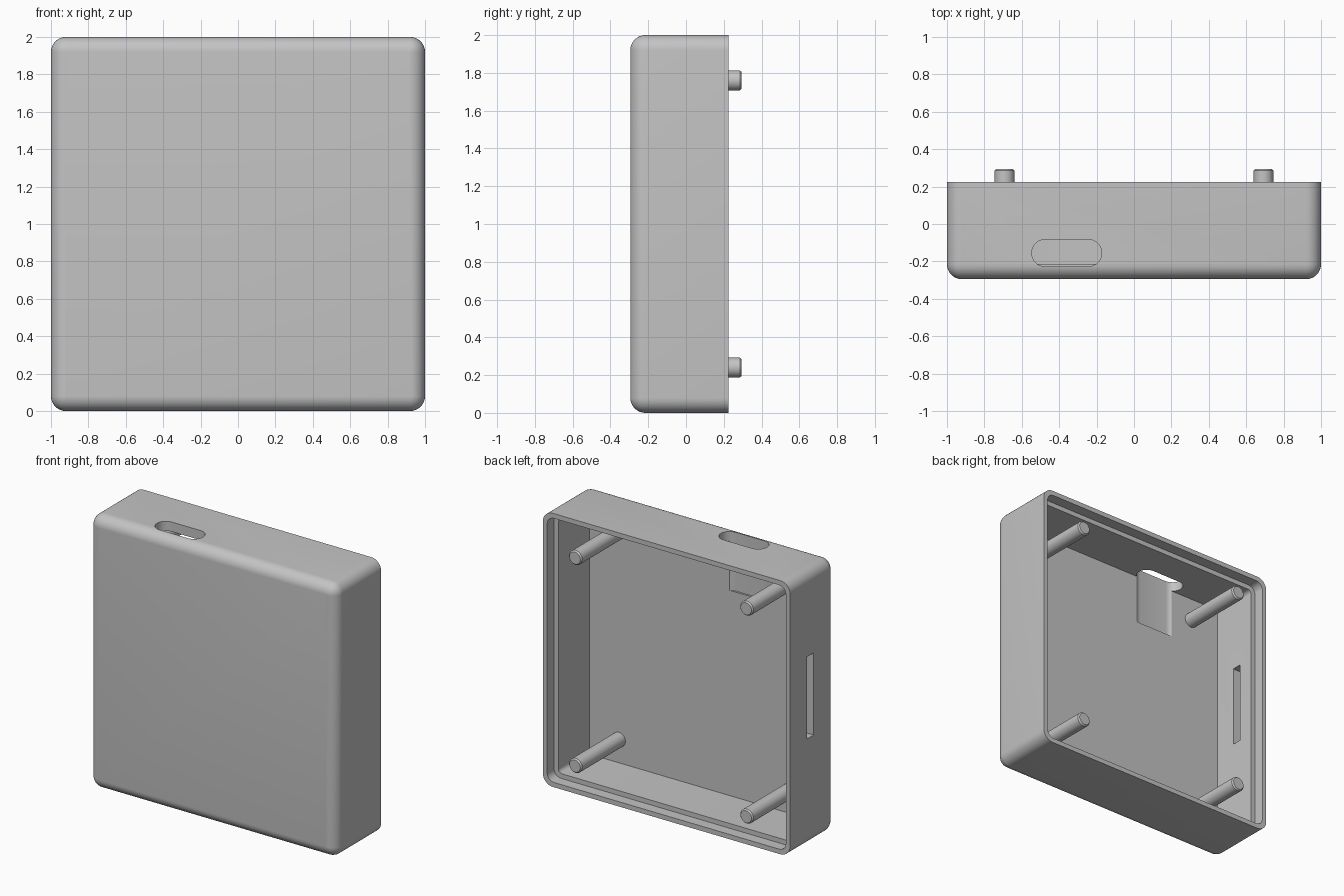
import bpy, bmesh
from math import sin, cos, pi
from mathutils import Vector, Matrix

cube = bpy.data.objects.get("Cube")
if cube:
    bpy.data.objects.remove(cube, do_unlink=True)

GREY = (0.55, 0.55, 0.55, 1)
grey = bpy.data.materials.new("plain grey")
grey.use_nodes = True
grey.diffuse_color = GREY
grey.node_tree.nodes["Principled BSDF"].inputs["Base Color"].default_value = GREY

FRONT, RIM, BACK = -0.295, 0.225, 0.295   # front face, open rim, post tips
FLOOR, WALL, FILLET = -0.213, 0.07, 0.08


def finish(bm, name):
    bmesh.ops.recalc_face_normals(bm, faces=bm.faces)
    mesh = bpy.data.meshes.new(name)
    bm.to_mesh(mesh)
    bm.free()
    mesh.materials.append(grey)
    obj = bpy.data.objects.new(name, mesh)
    bpy.context.collection.objects.link(obj)
    return obj


def smooth(obj):
    bpy.ops.object.select_all(action='DESELECT')
    obj.select_set(True)
    bpy.context.view_layer.objects.active = obj
    bpy.ops.object.shade_smooth_by_angle(angle=pi / 6)


def rounded_rect(w, h, r, steps=8):
    """Outline points of a rectangle with half sizes w, h and corner radius r."""
    pts = []
    for quarter, (sx, sy) in enumerate([(1, 1), (-1, 1), (-1, -1), (1, -1)]):
        for i in range(steps + 1):
            a = (quarter + i / steps) * pi / 2
            pts.append((sx * (w - r) + r * cos(a), sy * (h - r) + r * sin(a)))
    return pts


def loft(rings, name):
    """Skin a list of equal-length point rings and cap both ends."""
    bm = bmesh.new()
    loops = [[bm.verts.new(p) for p in ring] for ring in rings]
    for a, b in zip(loops, loops[1:]):
        for i in range(len(a)):
            j = (i + 1) % len(a)
            bm.faces.new((a[i], a[j], b[j], b[i]))
    bm.faces.new(loops[0])
    bm.faces.new(loops[-1])
    return finish(bm, name)


# Case: filleted front, straight sides, stepped rim, hollow inside
sections = []
for i in range(9):
    a = max(i / 8 * pi / 2, 0.02)
    sections.append((1 - FILLET * (1 - sin(a)), FILLET * sin(a),
                     FRONT + FILLET * (1 - cos(a))))
sections += [(1, FILLET, RIM),
             (0.965, 0.055, RIM), (0.965, 0.055, RIM - 0.08),
             (1 - WALL, 0.03, RIM - 0.08), (1 - WALL, 0.03, FLOOR)]
case = loft([[(x, y, 1 + z) for x, z in rounded_rect(half, half, r)]
             for half, r, y in sections], "case")

# Openings: rounded top slot that also grooves the floor, and a side slot
top_cut = loft([[(x - 0.36, y - 0.155, z) for x, y in rounded_rect(0.187, 0.072, 0.0715)]
                for z in (1.57, 2.1)], "top_slot_cutter")
side_cut = loft([[(x, y - 0.008, z + 1.09) for y, z in rounded_rect(0.037, 0.3, 0.001, 1)]
                 for x in (-1.1, -0.85)], "side_slot_cutter")
for cutter in (top_cut, side_cut):
    cutter.hide_render = True
    mod = case.modifiers.new("opening", 'BOOLEAN')
    mod.operation = 'DIFFERENCE'
    mod.solver = 'EXACT'
    mod.object = cutter
    bpy.context.view_layer.objects.active = case
    bpy.ops.object.modifier_apply(modifier=mod.name)
    bpy.data.objects.remove(cutter, do_unlink=True)
smooth(case)

# Four posts with softened tips, standing on the inner floor
for side, sx in (("left", 1), ("right", -1)):
    for level, sz in (("upper", 1), ("lower", -1)):
        rings = []
        for r, y in ((0.053, FLOOR - 0.01), (0.053, BACK - 0.01), (0.044, BACK)):
            rings.append([(sx * 0.692 + r * cos(k * pi / 16), y,
                           1 + sz * 0.76 + r * sin(k * pi / 16)) for k in range(32)])
        smooth(loft(rings, f"{level}_{side}_post"))
